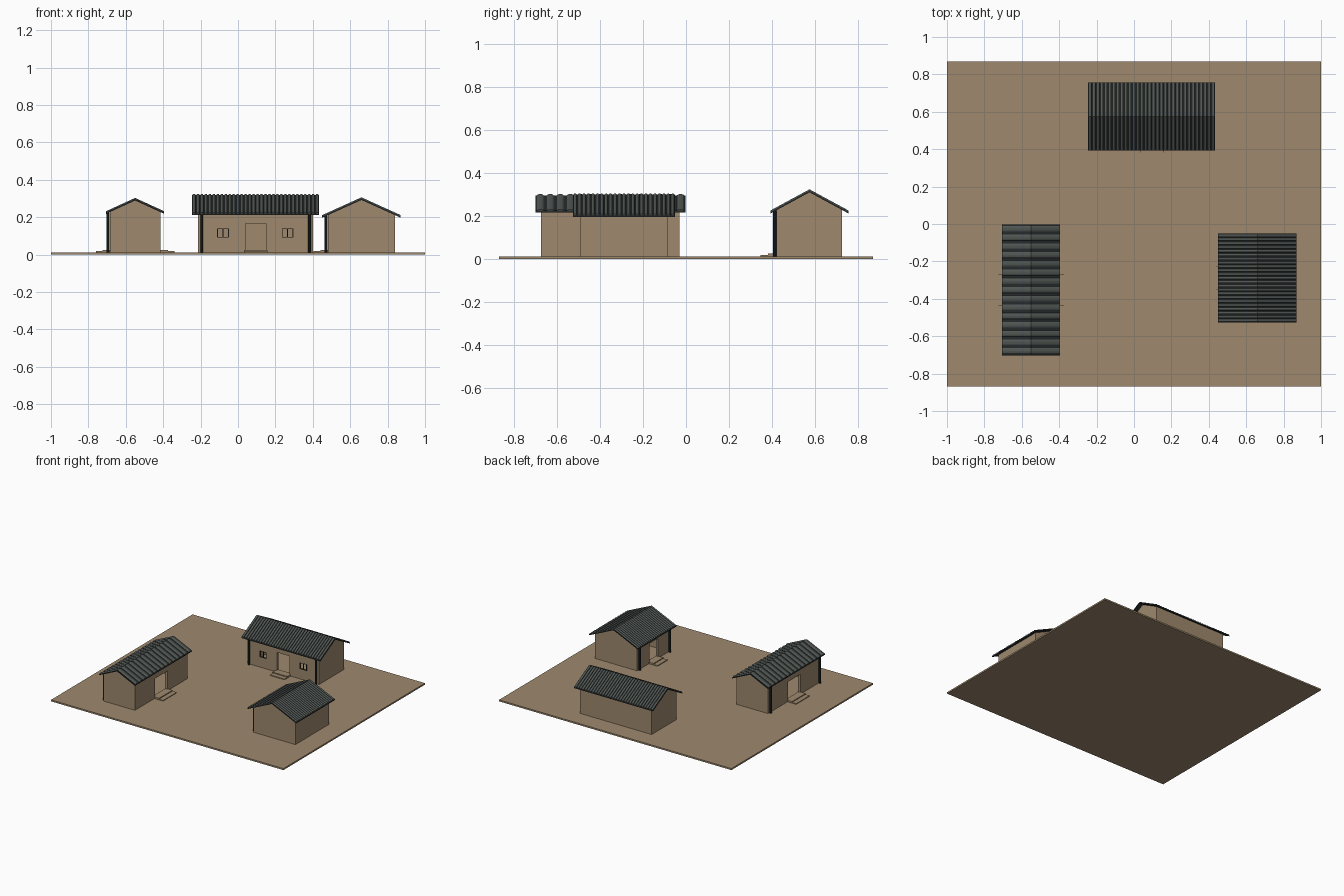
import bpy, bmesh, math
from mathutils import Matrix, Vector

cube = bpy.data.objects.get("Cube")
if cube:
    bpy.data.objects.remove(cube)


def material(name, rgb):
    m = bpy.data.materials.new(name)
    m.use_nodes = True
    m.diffuse_color = (*rgb, 1)
    m.node_tree.nodes["Principled BSDF"].inputs["Base Color"].default_value = (*rgb, 1)
    return m


EARTH = material("earth_tan", (0.342, 0.250, 0.153))
TILE = material("tile_grey", (0.082, 0.096, 0.088))
DARK = material("dark_timber", (0.020, 0.024, 0.025))
GROUND = 0.012
WALL = 0.018     # wall thickness
SLAB = 0.008     # roof board thickness


def finish(name, bm, mat, frame):
    bmesh.ops.recalc_face_normals(bm, faces=bm.faces)
    mesh = bpy.data.meshes.new(name)
    bm.to_mesh(mesh)
    bm.free()
    mesh.materials.append(mat)
    obj = bpy.data.objects.new(name, mesh)
    obj.matrix_world = frame
    bpy.context.collection.objects.link(obj)
    return obj


def box(name, lo, hi, mat, frame=Matrix()):
    lo, hi = Vector(lo), Vector(hi)
    bm = bmesh.new()
    bmesh.ops.create_cube(bm, size=1)
    for v in bm.verts:
        v.co = [(lo[i] + hi[i]) / 2 + v.co[i] * (hi[i] - lo[i]) for i in range(3)]
    return finish(name, bm, mat, frame)


def prism(name, profile, length, mat, frame):
    """Extrude a closed (y, z) profile along local x."""
    bm = bmesh.new()
    face = bm.faces.new([bm.verts.new((-length / 2, y, z)) for y, z in profile])
    out = bmesh.ops.extrude_face_region(bm, geom=[face])
    moved = [g for g in out["geom"] if isinstance(g, bmesh.types.BMVert)]
    bmesh.ops.translate(bm, vec=(length, 0, 0), verts=moved)
    return finish(name, bm, mat, frame)


def cut(obj, cutter):
    mod = obj.modifiers.new("opening", "BOOLEAN")
    mod.operation, mod.solver, mod.object = "DIFFERENCE", "EXACT", cutter
    bpy.context.view_layer.update()
    bpy.context.view_layer.objects.active = obj
    bpy.ops.object.modifier_apply(modifier=mod.name)
    bpy.data.objects.remove(cutter)


def roof_tiles(name, length, depth, eave, ridge, count, frame):
    """Rounded tile rows running from eave to eave over the ridge."""
    bm = bmesh.new()
    pitch = length / count
    radius, rise = pitch * 0.36, min(pitch * 0.36, 0.008)
    for i in range(count):
        mid = -length / 2 + (i + 0.5) * pitch
        rows = []
        for y, z in ((-depth / 2, eave), (0, ridge), (depth / 2, eave)):
            arc = [math.pi * k / 6 for k in range(7)]
            rows.append([bm.verts.new((mid - radius * math.cos(a), y,
                                       z - rise + rise * math.sin(a))) for a in arc])
        for a, b in zip(rows, rows[1:]):
            for k in range(6):
                bm.faces.new((a[k], a[k + 1], b[k + 1], b[k]))
        bm.faces.new(rows[0])
        bm.faces.new(rows[2])
    return finish(name, bm, TILE, frame)


def house(name, centre, turn, walls, roof, eave, ridge, tiles, door, through=False, windows=()):
    frame = Matrix.Translation((*centre, 0)) @ Matrix.Rotation(turn, 4, "Z")
    (wl, wd), (rl, rd) = walls, roof
    slope = (ridge - eave) / (rd / 2)
    top = ridge - 0.006 - SLAB
    side = top - slope * wd / 2
    base = GROUND - 0.002

    # hollow gabled walls with door and window openings
    shell = prism(name + "_walls", [(-wd / 2, base), (wd / 2, base), (wd / 2, side),
                                    (0, top), (-wd / 2, side)], wl, EARTH, frame)
    ix, iy = wl / 2 - WALL, wd / 2 - WALL
    cut(shell, box("room_cutter", (-ix, -iy, -0.1), (ix, iy, 1), EARTH, frame))
    back = wd if through else 0
    cut(shell, box("door_cutter", (-door / 2, -wd, -0.1), (door / 2, back, 0.165), EARTH, frame))
    for x in windows:
        cut(shell, box("window_cutter", (x - 0.03, -wd, 0.09), (x + 0.03, 0, 0.14), EARTH, frame))

    # window lattice: rim and centre bar
    for n, x in enumerate(windows):
        y = -wd / 2
        for part, dx in (("left_rim", -0.029), ("bar", 0), ("right_rim", 0.029)):
            box(f"{name}_window_{n}_{part}", (x + dx - 0.002, y - 0.001, 0.09),
                (x + dx + 0.002, y + 0.006, 0.14), DARK, frame)
        for part, z in (("sill", 0.09), ("lintel", 0.137)):
            box(f"{name}_window_{n}_{part}", (x - 0.031, y - 0.001, z),
                (x + 0.031, y + 0.006, z + 0.003), DARK, frame)

    # roof boards and tile rows
    h, t, e = rd / 2, ridge - 0.006, eave - 0.006
    prism(name + "_roof_boards", [(-h, e), (0, t), (h, e), (h, e - SLAB),
                                  (0, t - SLAB), (-h, e - SLAB)], rl, DARK, frame)
    roof_tiles(name + "_roof_tiles", rl, rd, eave, ridge, tiles, frame)

    # front posts under the eave
    py = -wd / 2 - 0.009
    height = ridge - 0.010 + slope * py - GROUND
    for label, s in (("left", -1), ("right", 1)):
        bm = bmesh.new()
        bmesh.ops.create_cone(bm, cap_ends=True, segments=10, radius1=0.008, radius2=0.008,
                              depth=height, matrix=Matrix.Translation(
                                  (s * (wl / 2 - 0.02), py, GROUND + height / 2)))
        finish(f"{name}_{label}_post", bm, DARK, frame)

    # two doorsteps at each doorway
    for label, s in (("front", -1), ("back", 1))[:2 if through else 1]:
        for n, (reach, z) in enumerate(((0.075, 0.018), (0.04, 0.025))):
            ys = sorted((s * (wd / 2 - WALL), s * (wd / 2 + reach)))
            box(f"{name}_{label}_step_{n}", (-door / 2 - 0.008, ys[0], base),
                (door / 2 + 0.008, ys[1], z), EARTH, frame)


# courtyard ground
box("courtyard_ground", (-1, -0.87, 0), (1, 0.87, GROUND), EARTH)

# three halls facing the yard
house("main_hall", (0.094, 0.575), 0, (0.615, 0.305), (0.68, 0.365), 0.226, 0.325,
      32, 0.11, windows=(-0.174, 0.171))
house("gate_hall", (-0.55, -0.352), -math.pi / 2, (0.645, 0.27), (0.70, 0.31), 0.232, 0.303,
      15, 0.15, through=True)
house("side_hall", (0.66, -0.289), -math.pi / 2, (0.41, 0.36), (0.475, 0.42), 0.211, 0.306,
      23, 0.105)
